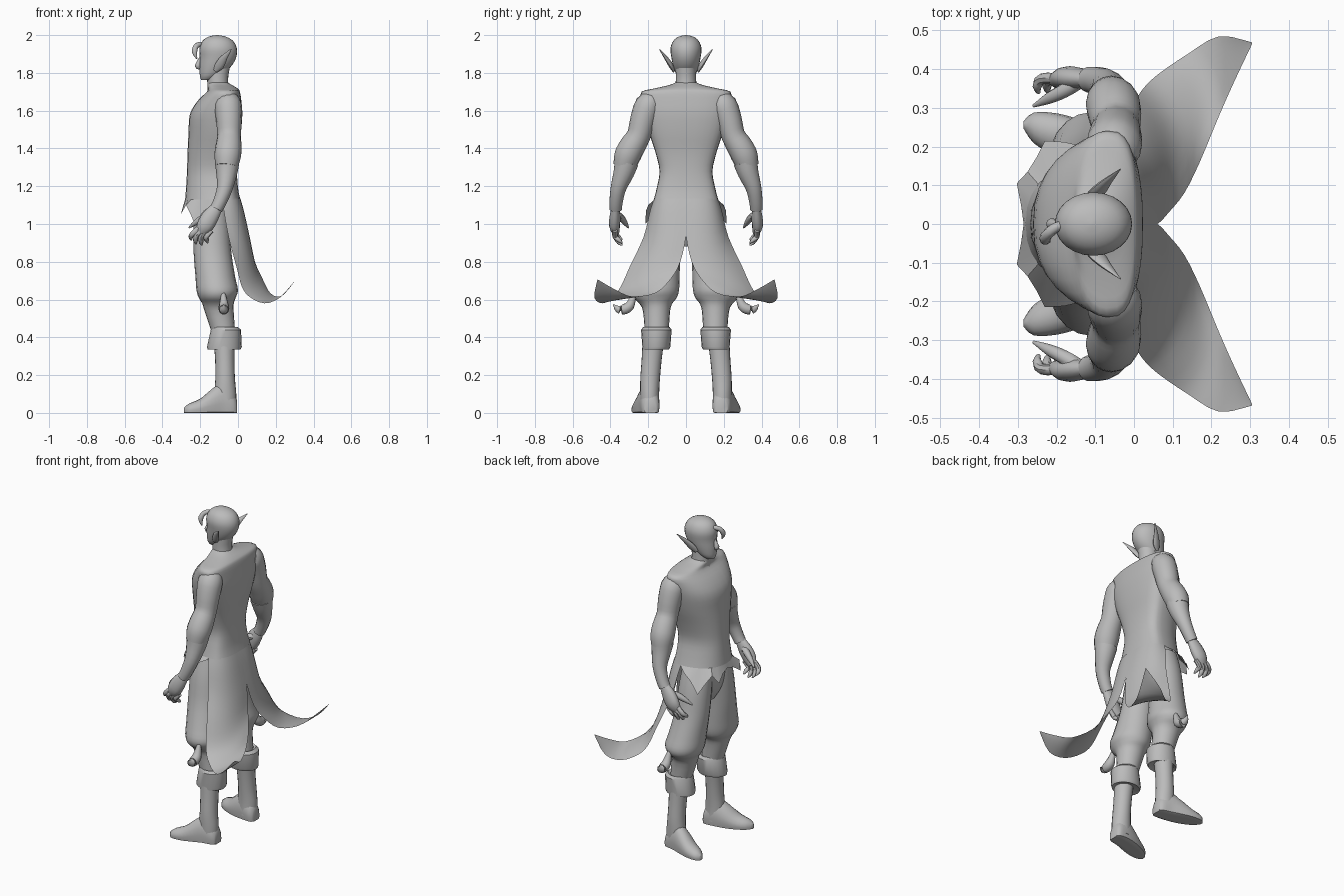
import bpy, bmesh, math
from mathutils import Vector

grey = bpy.data.materials.new("plain grey")
grey.diffuse_color = (0.5, 0.5, 0.5, 1)


def spline(rows, steps):
    """Smooth a list of number tuples with a Catmull-Rom curve."""
    out, n = [], len(rows)
    for i in range(n - 1):
        a, b, c, d = rows[max(i - 1, 0)], rows[i], rows[i + 1], rows[min(i + 2, n - 1)]
        for k in range(steps):
            t = k / steps
            out.append([0.5 * (2 * q + (r - p) * t + (2 * p - 5 * q + 4 * r - s) * t * t
                               + (3 * q - p - 3 * r + s) * t ** 3)
                        for p, q, r, s in zip(a, b, c, d)])
    return out + [list(rows[-1])]


def skin(name, rings, closed=True, caps=True, mirror=False, angle=45):
    """Join rows of points into one surface."""
    bm = bmesh.new()
    rows = [[bm.verts.new(p) for p in ring] for ring in rings]
    n = len(rows[0])
    for a, b in zip(rows, rows[1:]):
        for i in range(n if closed else n - 1):
            j = (i + 1) % n
            bm.faces.new((a[i], a[j], b[j], b[i]))
    if closed and caps:
        bm.faces.new(rows[0])
        bm.faces.new(rows[-1])
    bmesh.ops.remove_doubles(bm, verts=bm.verts, dist=0.0002)
    bmesh.ops.recalc_face_normals(bm, faces=bm.faces)
    me = bpy.data.meshes.new(name)
    bm.to_mesh(me)
    bm.free()
    me.materials.append(grey)
    ob = bpy.data.objects.new(name, me)
    bpy.context.collection.objects.link(ob)
    bpy.context.view_layer.objects.active = ob
    ob.select_set(True)
    bpy.ops.object.shade_smooth_by_angle(angle=math.radians(angle))
    ob.select_set(False)
    if mirror:
        m = ob.modifiers.new("mirror", 'MIRROR')
        m.use_axis = (False, True, False)
    return ob


def stack(name, secs, n=20, steps=3, mirror=False, caps=True, angle=45):
    """Level rings: (z, centre x, centre y, radius x, radius y)."""
    rings = []
    for z, cx, cy, rx, ry in spline(secs, steps):
        rings.append([(cx + rx * math.cos(2 * math.pi * i / n),
                       cy + ry * math.sin(2 * math.pi * i / n), z) for i in range(n)])
    return skin(name, rings, caps=caps, mirror=mirror, angle=angle)


def tube(name, path, n=10, steps=3, mirror=True, flat=1.0):
    """Rings square to a path: (x, y, z, radius); flat squashes across y."""
    pts = spline(path, steps)
    rings = []
    for i, p in enumerate(pts):
        t = Vector(pts[min(i + 1, len(pts) - 1)][:3]) - Vector(pts[max(i - 1, 0)][:3])
        t.normalize()
        u = t.cross(Vector((0, 1, 0))).normalized()
        v = t.cross(u)
        rings.append([Vector(p[:3]) + p[3] * (u * math.cos(2 * math.pi * k / n)
                      + v * flat * math.sin(2 * math.pi * k / n)) for k in range(n)])
    return skin(name, rings, mirror=mirror)


# Coat body: z, centre x, front depth, back depth, half width
coat = [(1.75, -.105, .05, .048, .054), (1.735, -.095, .065, .065, .09),
        (1.718, -.078, .08, .075, .165), (1.70, -.07, .095, .08, .235),
        (1.65, -.07, .145, .088, .235),
        (1.58, -.07, .185, .093, .222), (1.48, -.075, .187, .09, .195),
        (1.38, -.08, .187, .08, .162), (1.28, -.085, .185, .08, .14),
        (1.19, -.085, .19, .085, .155), (1.13, -.085, .195, .097, .17)]


def coat_ring(z, cx, rf, rb, ry, n=32):
    ring = []
    for i in range(n):
        c, s = math.cos(2 * math.pi * i / n), math.sin(2 * math.pi * i / n)
        e = 0.65 if c > 0 else 1.0          # flatter back
        x = (rb if c > 0 else rf) * math.copysign(abs(c) ** e, c)
        ring.append((cx + x, ry * math.copysign(abs(s) ** 0.85, s), z))
    return ring


skin("coat_body", [coat_ring(*r) for r in spline(coat, 3)], caps=False, angle=60)

# Jagged front flap hanging from the front edge of the body: y, hem x, hem z
hem = [(0, -.285, 1.1), (.05, -.292, 1.09), (.105, -.303, 1.05), (.135, -.275, 1.1),
       (.175, -.25, 1.05), (.215, -.23, 1.0), (.212, -.18, 1.07), (.2, -.13, 1.1),
       (.175, -.088, 1.12)]
top = coat_ring(*coat[-1])[8:17][::-1]
skin("front_flap", [top, [(x, y, z) for y, x, z in hem]], closed=False, mirror=True, angle=40)

# Swept coat tails: inner edge, middle and outer edge of each row
tail = [(.012, 0, 1.135, -.007, .127, 1.135, -.085, .168, 1.135),
        (.03, 0, 1.07, .012, .135, 1.06, -.075, .19, 1.07),
        (.06, 0, .94, .045, .15, .9, -.05, .225, .93),
        (.09, .03, .80, .075, .19, .76, -.01, .295, .78),
        (.13, .08, .71, .105, .24, .67, .02, .345, .67),
        (.17, .16, .635, .14, .31, .62, .06, .385, .615),
        (.22, .28, .615, .19, .385, .595, .14, .44, .58),
        (.26, .37, .65, .25, .43, .635, .22, .485, .61),
        (.305, .465, .705, .305, .467, .705, .305, .469, .705)]
rows = []
for r in spline(tail, 3):
    a, m, b = Vector(r[0:3]), Vector(r[3:6]), Vector(r[6:9])
    rows.append([a * (1 - t) * (1 - 2 * t) + m * 4 * t * (1 - t) + b * t * (2 * t - 1)
                 for t in [k / 8 for k in range(9)]])
skin("coat_tail", rows, closed=False, mirror=True, angle=60)

# Head, neck, nose, ears and forelock
stack("head", [(1.762, -.165, 0, .03, .027), (1.785, -.148, 0, .054, .048),
               (1.83, -.122, 0, .082, .066), (1.88, -.106, 0, .096, .077),
               (1.93, -.105, 0, .099, .082), (1.97, -.107, 0, .08, .067),
               (1.992, -.11, 0, .045, .038), (2.0, -.11, 0, .004, .004)], n=24)
stack("neck", [(1.70, -.1, 0, .06, .06), (1.76, -.108, 0, .055, .054),
               (1.85, -.1, 0, .06, .055)])
tube("nose", [(-.196, 0, 1.885, .006), (-.208, 0, 1.855, .012), (-.212, 0, 1.835, .015),
              (-.2, 0, 1.825, .008)], mirror=False)
tube("ear", [(-.12, .065, 1.81, .012), (-.098, .08, 1.84, .024), (-.072, .108, 1.882, .017),
             (-.035, .142, 1.926, .002)], flat=0.5)
tube("forelock", [(-.18, 0, 1.95, .01), (-.2, -.008, 1.952, .013), (-.222, -.025, 1.94, .014),
                  (-.23, -.04, 1.91, .014), (-.218, -.045, 1.875, .003)], mirror=False)

# Sleeves, bracers and hands
tube("sleeve", [(-.055, .17, 1.645, .062), (-.052, .2, 1.625, .072), (-.048, .228, 1.55, .068),
                (-.047, .25, 1.47, .063), (-.05, .285, 1.41, .069), (-.055, .31, 1.36, .07),
                (-.06, .325, 1.305, .06)], n=16)
tube("bracer", [(-.058, .315, 1.325, .065), (-.06, .33, 1.27, .056), (-.07, .358, 1.19, .042),
                (-.095, .37, 1.12, .036), (-.115, .373, 1.08, .034)], n=14)
tube("palm", [(-.11, .373, 1.09, .03), (-.145, .376, 1.04, .044), (-.175, .378, .99, .044),
              (-.2, .37, .955, .028)], n=12, flat=0.65)
for k, (x, z) in enumerate([(-.25, .915), (-.225, .895), (-.195, .888), (-.165, .90)]):
    x0 = -.21 + .018 * k
    tube(f"finger_{k + 1}", [(x0 + .015, .376, .99 - .008 * k, .014),
                             ((x0 + x) / 2 - .008, .375, .95 - .006 * k, .014),
                             (x, .355, z + .015, .012), (x + .004, .338, z, .004)], n=8)
tube("thumb", [(-.14, .37, 1.05, .02), (-.18, .345, 1.035, .019), (-.22, .325, 1.01, .015),
               (-.26, .305, .98, .004)], n=8)

# Baggy trousers
stack("hips", [(1.2, -.13, 0, .11, .13), (1.05, -.135, 0, .1, .16), (.95, -.135, 0, .085, .13),
               (.88, -.135, 0, .05, .06)])
stack("trouser_leg", [(1.12, -.14, .085, .085, .08), (1.0, -.14, .105, .095, .093),
                      (.85, -.135, .127, .1, .098), (.72, -.12, .15, .105, .116),
                      (.65, -.11, .163, .11, .126), (.61, -.11, .164, .098, .115),
                      (.58, -.106, .16, .084, .088), (.54, -.1, .156, .077, .072),
                      (.44, -.08, .155, .064, .064)], mirror=True)
tube("tassel", [(-.08, .265, .65, .008), (-.077, .28, .61, .016), (-.075, .30, .565, .027),
                (-.075, .33, .548, .028), (-.075, .36, .55, .02), (-.075, .385, .575, .002)])

# Boots: folded cuff, shaft and foot
stack("boot_cuff", [(.44, -.075, .157, .05, .05), (.455, -.07, .157, .068, .07),
                    (.44, -.064, .157, .08, .081), (.35, -.072, .157, .092, .074),
                    (.335, -.074, .16, .087, .07), (.345, -.072, .163, .05, .05)],
      steps=1, mirror=True, angle=35)
stack("boot_shaft", [(.38, -.073, .173, .056, .057), (.28, -.07, .182, .051, .053),
                     (.18, -.068, .19, .052, .052), (.1, -.067, .192, .058, .05),
                     (.03, -.065, .19, .055, .05)], mirror=True)
foot = [(-.006, .188, .032, .07), (-.025, .188, .047, .11), (-.08, .195, .054, .16),
        (-.14, .211, .059, .125), (-.2, .23, .056, .075), (-.258, .248, .04, .05),
        (-.285, .256, .01, .028)]
rings = []
for x, cy, ry, h in spline(foot, 3):
    ring = []
    for i in range(16):
        c, s = math.cos(math.pi * i / 8), math.sin(math.pi * i / 8)
        ring.append((x, cy + ry * c, max(0, h * (0.3 + 0.7 * s))))
    rings.append(ring)
skin("boot_foot", rings, mirror=True)
